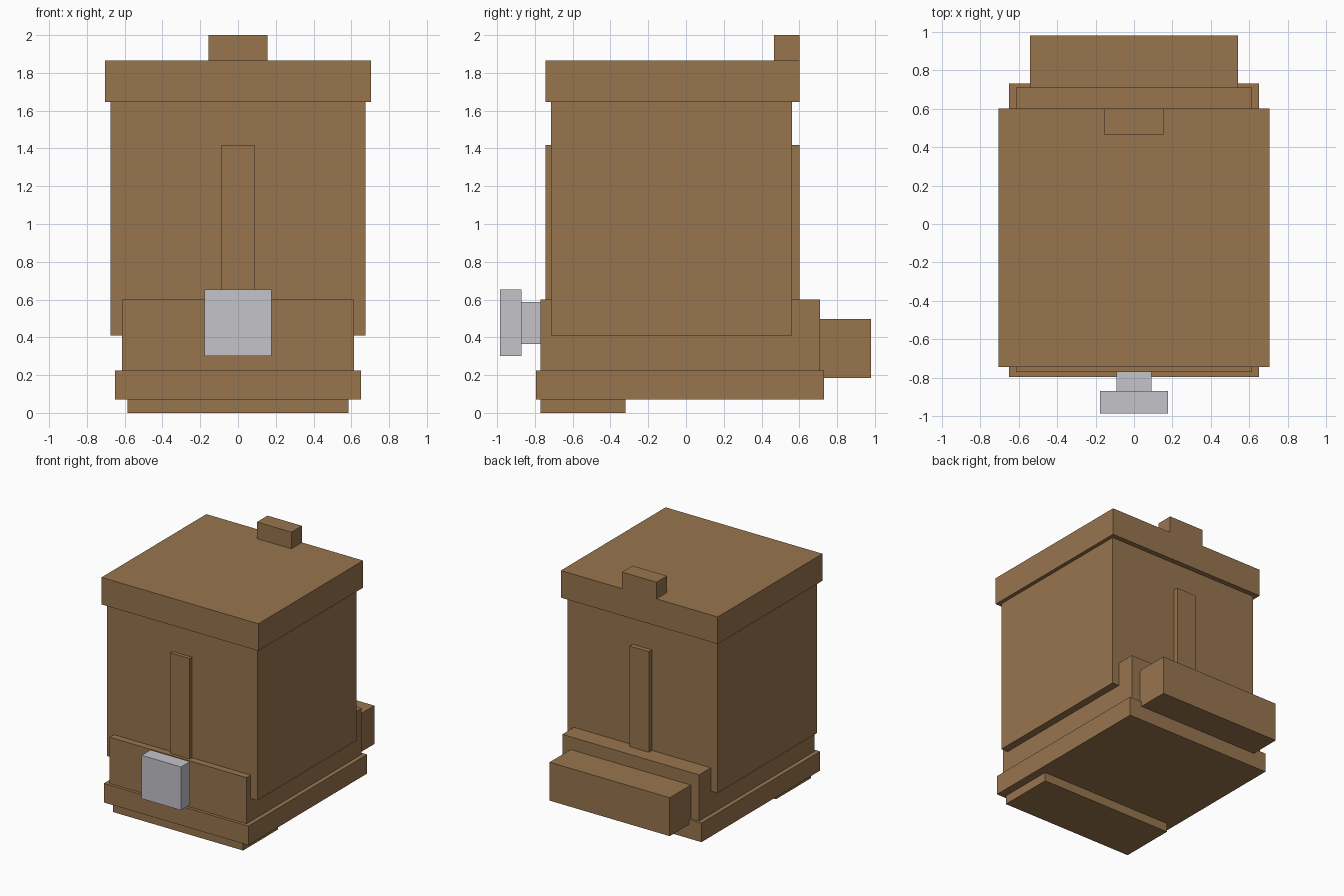
import bpy
import bmesh
from mathutils import Vector

cube = bpy.data.objects.get("Cube")
if cube:
    bpy.data.objects.remove(cube, do_unlink=True)


def material(name, rgb):
    mat = bpy.data.materials.new(name)
    mat.use_nodes = True
    mat.diffuse_color = (*rgb, 1)
    bsdf = next(n for n in mat.node_tree.nodes if n.type == "BSDF_PRINCIPLED")
    bsdf.inputs["Base Color"].default_value = (*rgb, 1)
    bsdf.inputs["Roughness"].default_value = 0.8
    return mat


brown = material("warm brown", (0.314, 0.178, 0.076))
grey = material("light grey", (0.552, 0.552, 0.591))


def box(name, half_width, y_range, z_range, mat=brown):
    """Box centred on x = 0, spanning the given depth and height."""
    low = Vector((-half_width, y_range[0], z_range[0]))
    high = Vector((half_width, y_range[1], z_range[1]))
    centre, size = (low + high) / 2, high - low
    bm = bmesh.new()
    bmesh.ops.create_cube(bm, size=1)
    bmesh.ops.scale(bm, vec=size, verts=bm.verts)
    mesh = bpy.data.meshes.new(name)
    bm.to_mesh(mesh)
    bm.free()
    mesh.materials.append(mat)
    obj = bpy.data.objects.new(name, mesh)
    obj.location = centre
    bpy.context.collection.objects.link(obj)
    return obj


# Stepped base
box("front_foot", 0.585, (-0.77, -0.32), (0, 0.075))
box("base_plate", 0.65, (-0.795, 0.73), (0.07, 0.225))
box("lower_block", 0.615, (-0.77, 0.71), (0.22, 0.6))
box("rear_box", 0.54, (0.7, 0.98), (0.185, 0.497))

# Main body and lid
box("body", 0.675, (-0.715, 0.56), (0.41, 1.65))
box("lid", 0.705, (-0.745, 0.6), (1.645, 1.865))
box("lid_tab", 0.155, (0.465, 0.6), (1.86, 2))

# Raised strips on the front and back of the body
box("front_strip", 0.087, (-0.745, -0.7), (0.59, 1.417))
box("back_strip", 0.087, (0.55, 0.6), (0.59, 1.417))

# Front knob
box("knob_stem", 0.09, (-0.88, -0.765), (0.365, 0.587), grey)
box("knob_head", 0.177, (-0.985, -0.87), (0.3, 0.652), grey)
